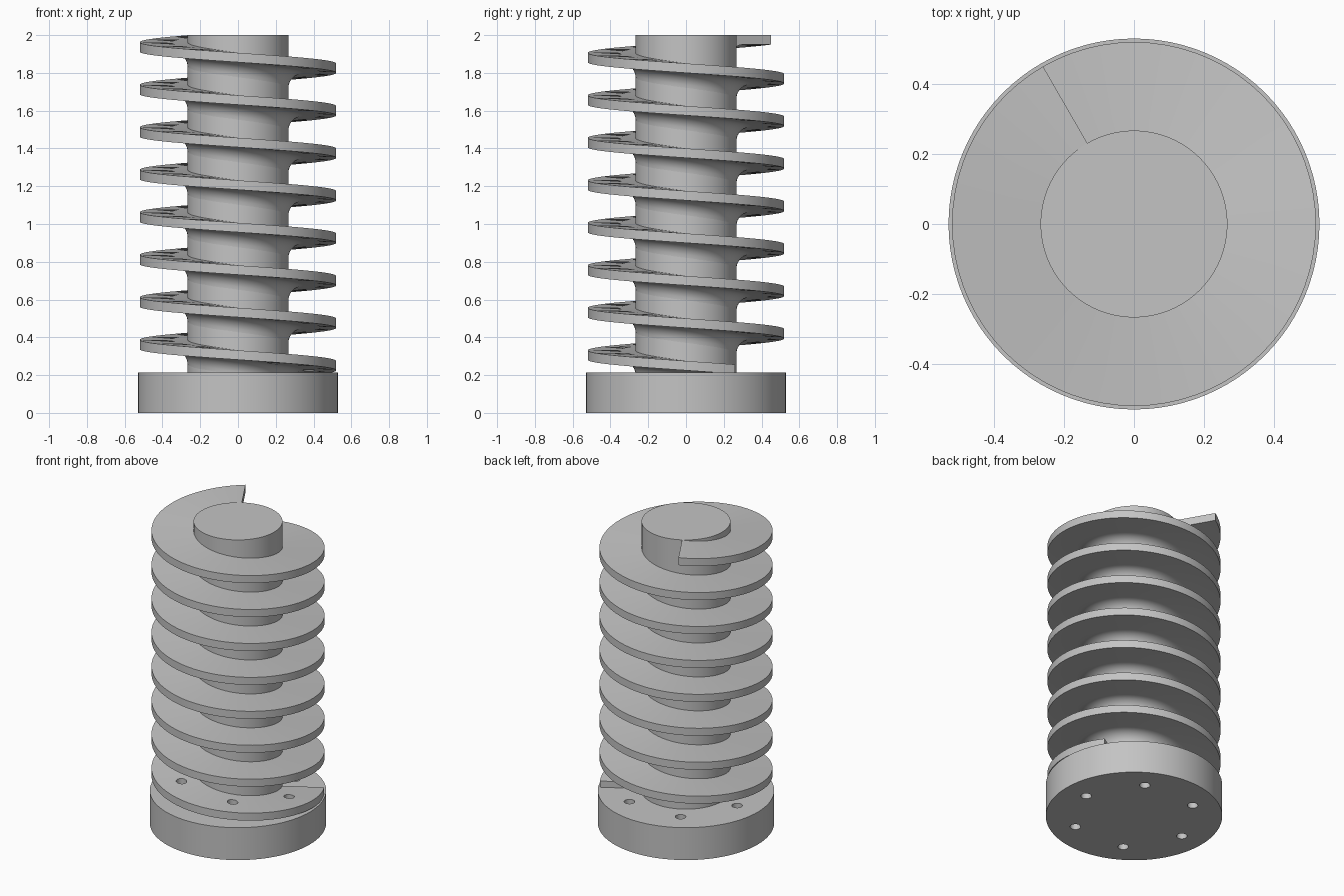
import bpy, bmesh
from math import cos, sin, pi, radians
from mathutils import Matrix

cube = bpy.data.objects.get("Cube")
if cube:
    bpy.data.objects.remove(cube)

BASE_R, BASE_H = 0.53, 0.215
SHAFT_R, TOP = 0.267, 2.0
FLIGHT_R, THICK, FILLET = 0.52, 0.05, 0.08
PITCH, TURNS, TOP_ANGLE = 0.225, 7.75, radians(120)
HOLE_R, HOLE_RING, HOLE_TOP = 0.032, 0.375, 0.365
STEPS = 72  # segments per turn

grey = bpy.data.materials.new("machined_grey")
grey.use_nodes = True
colour = (0.55, 0.55, 0.55, 1)
grey.diffuse_color = colour
grey.node_tree.nodes["Principled BSDF"].inputs["Base Color"].default_value = colour


def make_object(name, bm):
    bmesh.ops.recalc_face_normals(bm, faces=bm.faces)
    mesh = bpy.data.meshes.new(name)
    bm.to_mesh(mesh)
    bm.free()
    mesh.materials.append(grey)
    obj = bpy.data.objects.new(name, mesh)
    bpy.context.collection.objects.link(obj)
    return obj


def add_cylinder(bm, radius, z0, z1, sides, x=0, y=0):
    bmesh.ops.create_cone(bm, cap_ends=True, segments=sides, radius1=radius,
                          radius2=radius, depth=z1 - z0,
                          matrix=Matrix.Translation((x, y, (z0 + z1) / 2)))


def smooth(obj):
    bpy.ops.object.select_all(action='DESELECT')
    obj.select_set(True)
    bpy.context.view_layer.objects.active = obj
    bpy.ops.object.shade_smooth_by_angle(angle=radians(30))


def drill(obj, cutter):
    mod = obj.modifiers.new("bolt_holes", 'BOOLEAN')
    mod.operation = 'DIFFERENCE'
    mod.solver = 'EXACT'
    mod.object = cutter
    bpy.context.view_layer.objects.active = obj
    bpy.ops.object.modifier_apply(modifier=mod.name)


# Round base plate
bm = bmesh.new()
add_cylinder(bm, BASE_R, 0, BASE_H, 96)
base = make_object("base_plate", bm)

# Central shaft, starting on the base
bm = bmesh.new()
add_cylinder(bm, SHAFT_R, BASE_H, TOP, 96)
shaft = make_object("shaft", bm)

# Flight cross-section (radius, height): flat top, fillet below at the shaft
inner = SHAFT_R - 0.01
profile = [(inner, 0), (FLIGHT_R, 0), (FLIGHT_R, -THICK)]
for i in range(8):
    a = pi / 2 * i / 7
    profile.append((SHAFT_R + FILLET * (1 - sin(a)),
                    -THICK - FILLET * (1 - cos(a))))
profile.append((inner, -THICK - FILLET))

# Sweep the section down the left-handed helix
bm = bmesh.new()
count = int(TURNS * STEPS)
rings = []
for s in range(count + 1):
    t = s / STEPS
    a = TOP_ANGLE + 2 * pi * t
    rings.append([bm.verts.new((r * cos(a), r * sin(a), TOP - PITCH * t + h))
                  for r, h in profile])
n = len(profile)
for one, two in zip(rings, rings[1:]):
    for i in range(n):
        j = (i + 1) % n
        bm.faces.new((one[i], one[j], two[j], two[i]))
bm.faces.new(rings[0])
bm.faces.new(rings[-1])
flight = make_object("screw_flight", bm)

# Six bolt holes through the base and the start of the flight
bm = bmesh.new()
for k in range(6):
    a = k * pi / 3
    top = HOLE_TOP if k in (0, 4, 5) else BASE_H + 0.05
    add_cylinder(bm, HOLE_R, -0.05, top, 24,
                 HOLE_RING * cos(a), HOLE_RING * sin(a))
cutter = make_object("hole_cutter", bm)
cutter.hide_render = True
for part in (base, flight):
    drill(part, cutter)
bpy.data.objects.remove(cutter)

for part in (base, shaft, flight):
    smooth(part)
